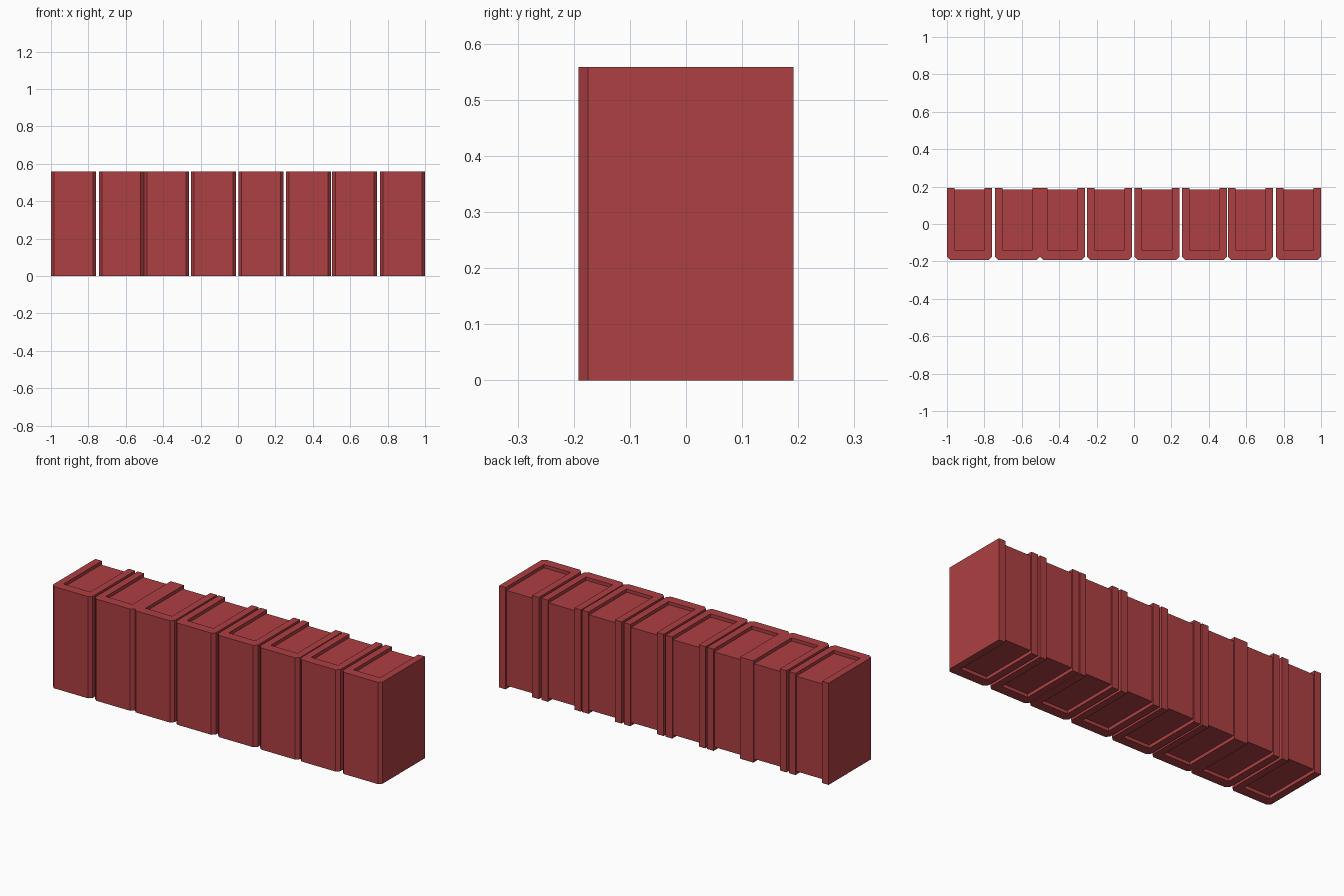
import bpy, bmesh

if "Cube" in bpy.data.objects:
    bpy.data.objects.remove(bpy.data.objects["Cube"])

W, H = 0.241, 0.558            # book width and height
YF, YB = -0.192, 0.192         # spine face and fore edge
BOARD, SPINE, CH = 0.04, 0.052, 0.017

red = bpy.data.materials.new("book_red")
red.diffuse_color = (0.42, 0.05, 0.055, 1)
red.use_nodes = True
red.node_tree.nodes["Principled BSDF"].inputs["Base Color"].default_value = red.diffuse_color


def prism(name, pts, z0, z1, x):
    """Extrude a plan outline upwards from z0 to z1."""
    bm = bmesh.new()
    face = bm.faces.new([bm.verts.new((px, py, z0)) for px, py in pts])
    top = bmesh.ops.extrude_face_region(bm, geom=[face])["geom"]
    for v in top:
        if isinstance(v, bmesh.types.BMVert):
            v.co.z = z1
    bmesh.ops.recalc_face_normals(bm, faces=bm.faces)
    mesh = bpy.data.meshes.new(name)
    bm.to_mesh(mesh)
    bm.free()
    mesh.materials.append(red)
    ob = bpy.data.objects.new(name, mesh)
    ob.location.x = x
    bpy.context.collection.objects.link(ob)


# U-shaped cover with chamfered spine corners
cover = [(0, YB), (0, YF + CH), (CH, YF), (W - CH, YF), (W, YF + CH), (W, YB),
         (W - BOARD, YB), (W - BOARD, YF + SPINE), (BOARD, YF + SPINE), (BOARD, YB)]
# page block sitting slightly inside the cover
y0, y1 = YF + SPINE, YB - 0.007
pages = [(BOARD, y0), (W - BOARD, y0), (W - BOARD, y1), (BOARD, y1)]

# row of books, left edges
for i, x in enumerate([-1, -0.744, -0.503, -0.252, 0.002, 0.257, 0.503, 0.759]):
    prism(f"book_cover_{i + 1}", cover, 0, H, x)
    prism(f"book_pages_{i + 1}", pages, 0.018, H - 0.018, x)
